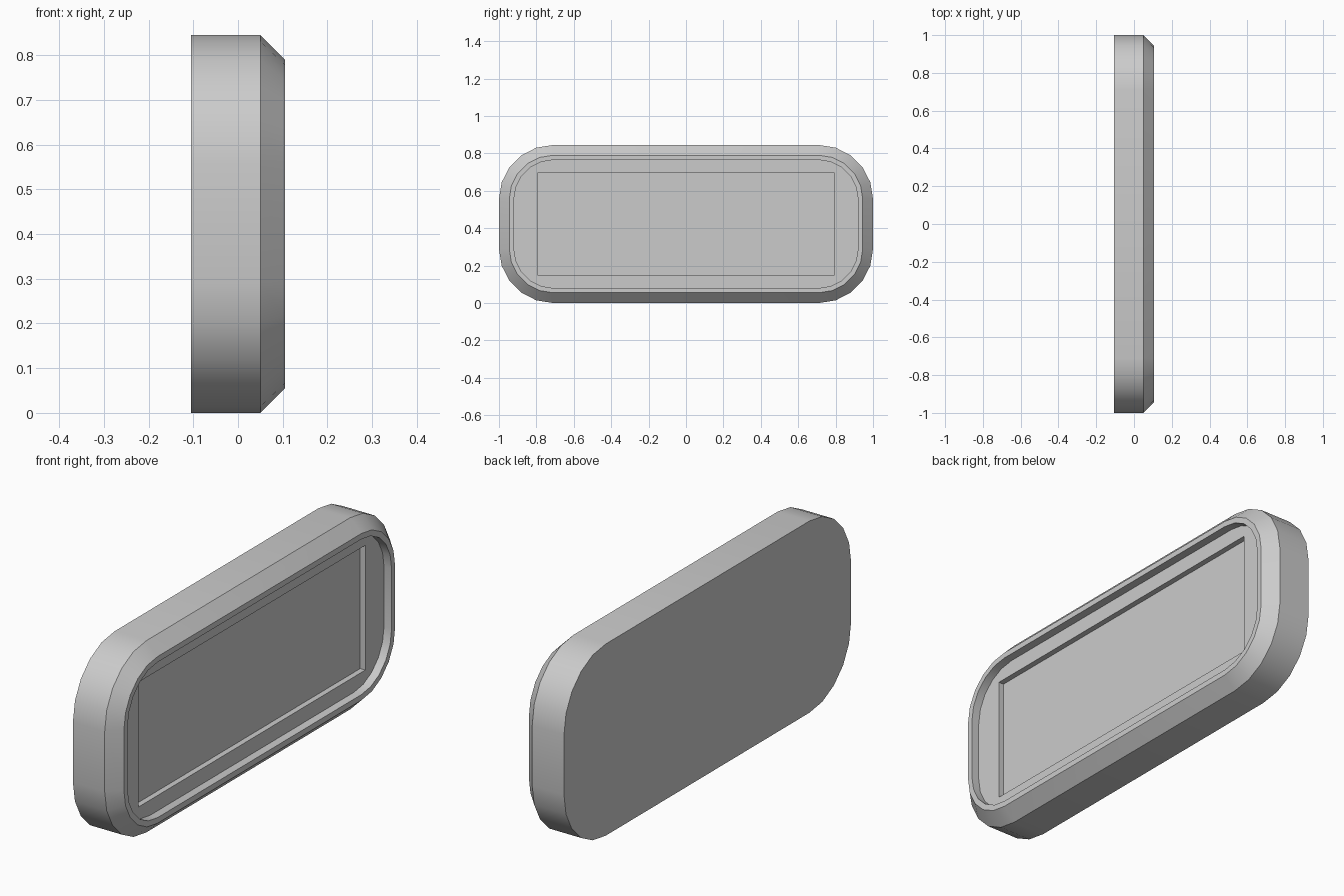
import bpy
import bmesh
from math import cos, sin, pi

cube = bpy.data.objects.get("Cube")
if cube:
    bpy.data.objects.remove(cube, do_unlink=True)

HALF_Y, HEIGHT, RADIUS, STEPS = 1.0, 0.845, 0.29, 5
MID_Z = HEIGHT / 2


def rounded_loop(bm, x, half_y, half_z, radius):
    """Ring of vertices around a rounded rectangle facing +x."""
    verts = []
    for corner, (sy, sz) in enumerate([(1, 1), (-1, 1), (-1, -1), (1, -1)]):
        for i in range(STEPS + 1):
            a = (corner + i / STEPS) * pi / 2
            y = sy * (half_y - radius) + radius * cos(a)
            z = sz * (half_z - radius) + radius * sin(a)
            verts.append(bm.verts.new((x, y, MID_Z + z)))
    return verts


def inset_loop(bm, x, inset):
    return rounded_loop(bm, x, HALF_Y - inset, MID_Z - inset, RADIUS - inset)


def bridge(bm, a, b):
    n = len(a)
    for i in range(n):
        j = (i + 1) % n
        bm.faces.new((a[i], a[j], b[j], b[i]))


# Grey material
grey = bpy.data.materials.new("plain grey")
grey.use_nodes = True
colour = (0.6, 0.6, 0.6, 1)
grey.diffuse_color = colour
grey.node_tree.nodes["Principled BSDF"].inputs["Base Color"].default_value = colour

bm = bmesh.new()
loops = [
    inset_loop(bm, -0.105, 0),                      # flat back
    inset_loop(bm, 0.05, 0),                        # straight side
    inset_loop(bm, 0.105, 0.055),                   # chamfer
    inset_loop(bm, 0.105, 0.08),                    # narrow rim
    inset_loop(bm, 0.068, 0.08),                    # rounded recess wall
    rounded_loop(bm, 0.068, 0.79, 0.275, 0),        # ledge round the panel
    rounded_loop(bm, 0.043, 0.79, 0.275, 0),        # panel wall
]
for outer, inner in zip(loops, loops[1:]):
    bridge(bm, outer, inner)
bm.faces.new(loops[0])
bm.faces.new(loops[-1])

# Merge the square corners and tidy the surface
bmesh.ops.remove_doubles(bm, verts=bm.verts[:], dist=0.0001)
bmesh.ops.recalc_face_normals(bm, faces=bm.faces[:])

mesh = bpy.data.meshes.new("recessed_plate")
bm.to_mesh(mesh)
bm.free()
mesh.materials.append(grey)
plate = bpy.data.objects.new("recessed_plate", mesh)
bpy.context.collection.objects.link(plate)

# Smooth rounded corners, crisp chamfer and recess edges
bpy.ops.object.select_all(action='DESELECT')
plate.select_set(True)
bpy.context.view_layer.objects.active = plate
bpy.ops.object.shade_smooth_by_angle(angle=pi / 6)
